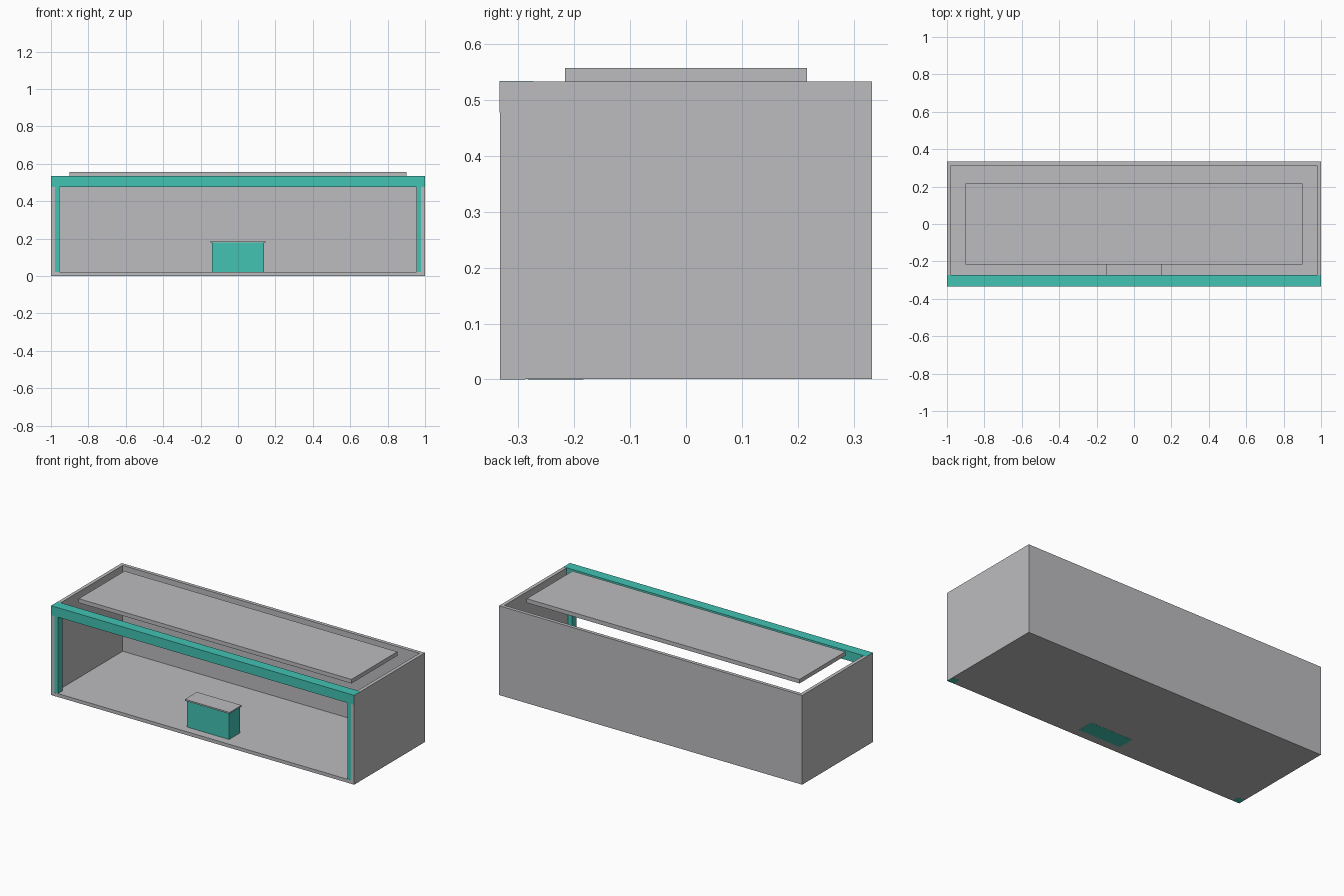
import bpy

cube = bpy.data.objects.get("Cube")
if cube:
    bpy.data.objects.remove(cube, do_unlink=True)


def make_material(name, rgb):
    mat = bpy.data.materials.new(name)
    mat.use_nodes = True
    mat.diffuse_color = (*rgb, 1)
    mat.node_tree.nodes["Principled BSDF"].inputs["Base Color"].default_value = (*rgb, 1)
    return mat


grey = make_material("light_grey", (0.503, 0.503, 0.521))
teal = make_material("teal", (0.054, 0.546, 0.456))


def box(name, x, y, z, mat):
    """Axis-aligned box from (low, high) ranges."""
    bpy.ops.mesh.primitive_cube_add(size=1, location=[sum(r) / 2 for r in (x, y, z)])
    obj = bpy.context.object
    obj.name = name
    obj.scale = [r[1] - r[0] for r in (x, y, z)]
    bpy.ops.object.transform_apply(location=False, rotation=False, scale=True)
    obj.data.materials.append(mat)
    return obj


W, D, H = 1.0, 0.333, 0.533   # half width, half depth, wall height
T = 0.021                     # shell thickness
POST = 0.045
E = 0.0006                    # small offset between flush coloured faces

# Open-fronted shell
box("floor", (-W + T, W - T), (-D, D - T), (E, T), grey)
box("back_wall", (-W + T, W - T), (D - T, D), (E, H), grey)
for side, s in (("left", 1), ("right", -1)):
    box(side + "_wall", sorted((s * W, s * (W - T))), (-D, D), (E, H), grey)
    # Corner post set into the front end of the wall
    box(side + "_front_post", sorted((s * (W - E), s * (W - POST))),
        (-D + E, -D + POST), (0, H - 0.05), teal)

# Fascia beam across the front
box("front_beam", (-W + E, W - E), (-D - E, -0.273), (0.477, H + E), teal)

# Floating roof panel
box("roof_panel", (-0.9, 0.9), (-0.216, 0.216), (H, 0.557), grey)

# Service counter
box("counter_body", (-0.14, 0.14), (-0.283, -0.183), (0, 0.178), teal)
box("counter_top", (-0.147, 0.147), (-0.29, -0.177), (0.178, 0.187), grey)
